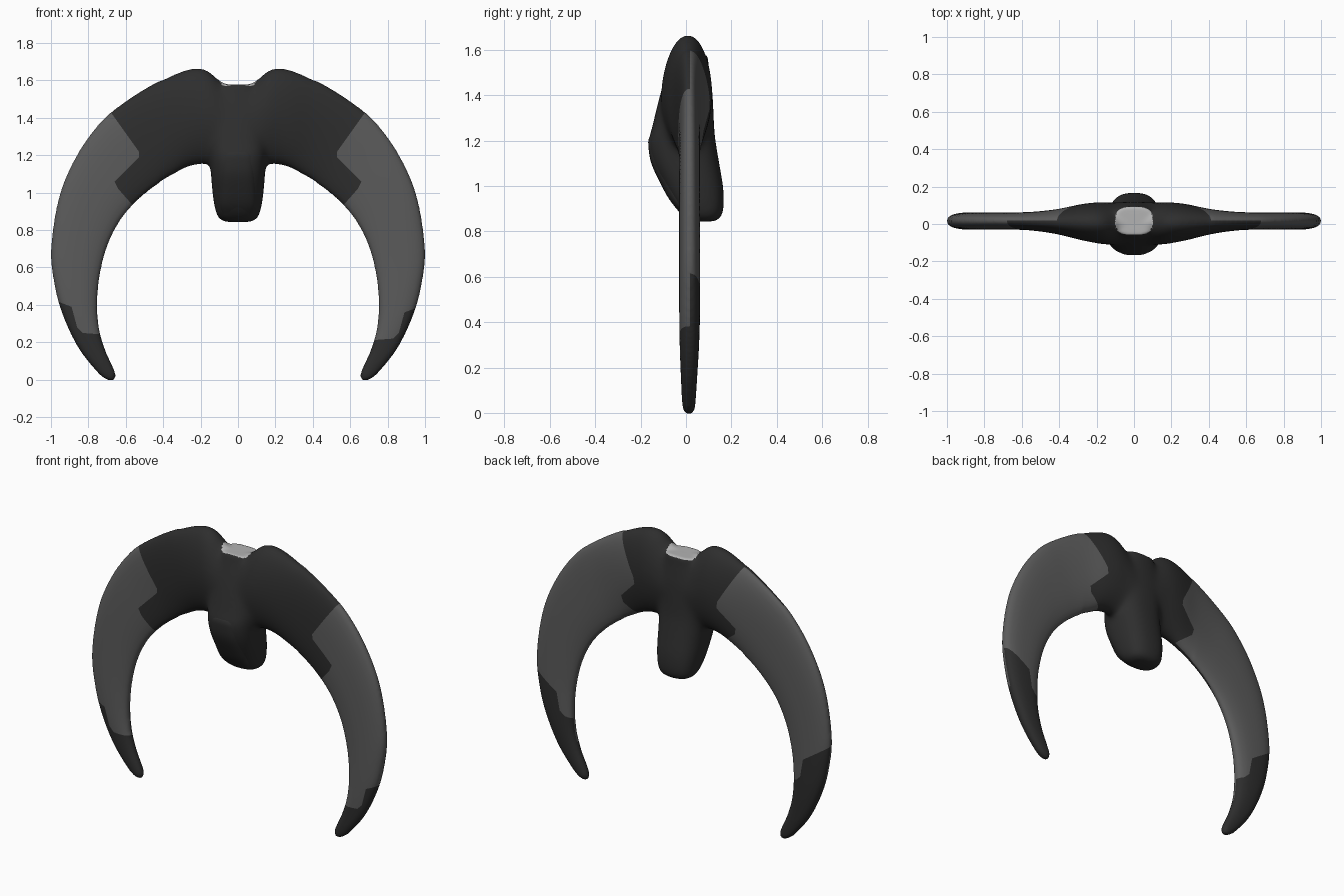
import bpy, bmesh, math
from mathutils import Vector

if "Cube" in bpy.data.objects:
    bpy.data.objects.remove(bpy.data.objects["Cube"])


def material(name, value):
    m = bpy.data.materials.new(name)
    m.diffuse_color = (value, value, value, 1)
    m.use_nodes = True
    m.node_tree.nodes["Principled BSDF"].inputs["Base Color"].default_value = m.diffuse_color
    return m


CHARCOAL = material("charcoal", 0.027)
GREY = material("mid_grey", 0.105)
LIGHT = material("light_grey", 0.45)


def smooth_path(keys, steps):
    """Catmull-Rom interpolation of rows of numbers."""
    out = []
    for i in range(len(keys) - 1):
        a, b = keys[max(i - 1, 0)], keys[i]
        c, d = keys[i + 1], keys[min(i + 2, len(keys) - 1)]
        for s in range(steps):
            t = s / steps
            out.append([0.5 * (2 * q + (r - p) * t + (2 * p - 5 * q + 4 * r - w) * t * t
                               + (3 * q - p - 3 * r + w) * t ** 3)
                        for p, q, r, w in zip(a, b, c, d)])
    return out + [list(keys[-1])]


def loft(bm, stations, power, n=40):
    """Skin rounded sections; each row is x, z of one edge, x, z of the other, y min, y max."""
    rings = []
    for ax, az, bx, bz, y0, y1 in stations:
        ring = []
        e = 2 / power(ax)
        for k in range(n):
            t = 2 * math.pi * k / n
            c, s = [math.copysign(abs(v) ** e, v) for v in (math.cos(t), math.sin(t))]
            ring.append(bm.verts.new(((ax + bx) / 2 + (ax - bx) / 2 * c,
                                      (y0 + y1) / 2 + (y1 - y0) / 2 * s,
                                      (az + bz) / 2 + (az - bz) / 2 * c)))
        rings.append(ring)
    faces = [bm.faces.new(rings[0]), bm.faces.new(rings[-1][::-1])]
    for r, q in zip(rings, rings[1:]):
        for k in range(n):
            faces.append(bm.faces.new((r[k], q[k], q[(k + 1) % n], r[(k + 1) % n])))
    bmesh.ops.recalc_face_normals(bm, faces=faces)


def make_object(name, bm, mats):
    me = bpy.data.meshes.new(name)
    bm.to_mesh(me)
    bm.free()
    ob = bpy.data.objects.new(name, me)
    bpy.context.collection.objects.link(ob)
    for m in mats:
        me.materials.append(m)
    return ob


# Crescent: outer edge, inner edge and depth from the centre to one tip
half = [
    (0.00, 1.578, 0.00, 1.15, -.105, .115), (0.08, 1.588, 0.09, 1.15, -.11, .115),
    (0.15, 1.648, 0.16, 1.15, -.11, .115), (0.21, 1.669, 0.22, 1.148, -.10, .115),
    (0.30, 1.652, 0.28, 1.13, -.085, .105), (0.45, 1.583, 0.36, 1.085, -.055, .08),
    (0.60, 1.49, 0.45, 1.03, -.036, .066), (0.73, 1.383, 0.54, 0.955, -.03, .062),
    (0.857, 1.21, 0.63, 0.85, -.03, .062), (0.955, 0.985, 0.70, 0.71, -.03, .062),
    (1.00, 0.70, 0.74, 0.55, -.03, .062), (0.98, 0.50, 0.752, 0.40, -.03, .062),
    (0.935, 0.34, 0.742, 0.27, -.028, .058), (0.855, 0.172, 0.71, 0.16, -.023, .05),
    (0.755, 0.043, 0.672, 0.075, -.018, .043), (0.708, 0.004, 0.655, 0.03, -.013, .038),
    (0.68, -.007, 0.658, 0.0, 0.0, .025)]
mirrored = [(-a, b, -c, d, e, f) for a, b, c, d, e, f in half[:0:-1]]

# Central body and prong: z, half width, front y, back y
core = [
    (1.578, .105, -.06, .094), (1.50, .13, -.085, .105), (1.40, .15, -.115, .118),
    (1.25, .155, -.152, .125), (1.19, .15, -.167, .132), (1.10, .145, -.152, .147),
    (1.00, .137, -.105, .164), (0.92, .125, -.06, .168), (0.87, .11, -.015, .16),
    (0.848, .085, .02, .14), (0.842, .05, .045, .11)]

bm = bmesh.new()
loft(bm, smooth_path(mirrored + half, 5), lambda x: 1.75 + .65 * min(1, abs(x) / .7))
loft(bm, smooth_path([(-w, z, w, z, f, b) for z, w, f, b in core], 4), lambda x: 2.6)
body = make_object("crescent_body", bm, [])

# Fuse the two volumes
mod = body.modifiers.new("fuse", 'REMESH')
mod.mode = 'VOXEL'
mod.voxel_size = 0.0095
fused = bpy.data.meshes.new_from_object(
    body.evaluated_get(bpy.context.evaluated_depsgraph_get()))
body.modifiers.clear()
body.data = fused
fused.materials.clear()
for m in (CHARCOAL, GREY, LIGHT):
    fused.materials.append(m)

bm = bmesh.new()
bm.from_mesh(fused)
# Blend the joint around the centre, and lightly relax everything
blend = [v for v in bm.verts if abs(v.co.x) < 0.42 and not (abs(v.co.x) < .1 and v.co.z > 1.55)]
for verts, repeats in ((blend, 24), (bm.verts[:], 4)):
    for _ in range(repeats):
        bmesh.ops.smooth_vert(bm, verts=verts, factor=0.5,
                              use_axis_x=True, use_axis_y=True, use_axis_z=True)

# Colour borders (x, z); they differ on the front and the back half
SPLIT = 0.018
CENTRE = {"front": [(.70, 1.458), (.53, 1.22), (.53, 1.19), (.66, 1.06), (.64, 1.02), (.53, .895)],
          "back": [(.42, 1.61), (.285, 1.38), (.28, 1.34), (.39, 1.23), (.38, 1.19), (.27, 1.11)]}
TIP = {"front": [(.70, .21), (.83, .22), (.86, .25), (.89, .36), (.97, .39)],
       "back": [(.70, .34), (.79, .37), (.82, .40), (.84, .51), (.99, .61)]}


def lift(x):
    return 0.03 if x < 0 else 0.0


def cut(faces, co, no):
    geom = set(faces)
    for f in faces:
        geom.update(f.edges)
        geom.update(f.verts)
    bmesh.ops.bisect_plane(bm, geom=list(geom), dist=1e-5, plane_co=co, plane_no=no)


cut([f for f in bm.faces if abs(f.calc_center_median().x) > .2], (0, SPLIT, 0), (0, 1, 0))
for side in (-1, 1):
    for layer in ("front", "back"):
        for line, up in ((CENTRE[layer], 0), (TIP[layer], lift(side))):
            for p, q in zip(line, line[1:]):
                xs, zs = sorted((p[0], q[0])), sorted((p[1] + up, q[1] + up))
                near = []
                for f in bm.faces:
                    c = f.calc_center_median()
                    if ((c.y < SPLIT) == (layer == "front")
                            and xs[0] - .015 < c.x * side < xs[1] + .015
                            and zs[0] - .015 < c.z < zs[1] + .015):
                        near.append(f)
                if near:
                    cut(near, (p[0] * side, 0, p[1] + up),
                        Vector((q[1] - p[1], 0, -(q[0] - p[0]) * side)).normalized())


def along(points, v):
    """Piecewise linear lookup, extended past both ends."""
    pts = sorted(points)
    i = 0
    while i < len(pts) - 2 and v > pts[i + 1][0]:
        i += 1
    (a, fa), (b, fb) = pts[i], pts[i + 1]
    return fa + (fb - fa) * (v - a) / (b - a)


# Charcoal centre and tips, grey blades, light patch in the top notch
bm.normal_update()
for f in bm.faces:
    f.smooth = True
    c = f.calc_center_median()
    layer = "front" if c.y < SPLIT else "back"
    x = abs(c.x)
    in_centre = x < .2 or (c.z > .75 and x < along([(z, a) for a, z in CENTRE[layer]], c.z))
    in_tip = x > .5 and c.z < along(TIP[layer], x) + lift(c.x)
    f.material_index = 0 if in_centre or in_tip else 1
    if c.z > 1.5 and f.normal.z > .2 and (x / .1) ** 3 + abs((c.y - .017) / .074) ** 3 < 1:
        f.material_index = 2
bm.to_mesh(fused)
bm.free()

# Slightly raised pad on the front of the prong
pad = [(1.222, .07, -.156), (1.212, .092, -.163), (1.18, .103, -.166), (1.10, .105, -.153),
       (1.00, .104, -.107), (0.93, .10, -.066), (0.88, .085, -.02)]
bm = bmesh.new()
loft(bm, smooth_path([(-w, z, w, z, y, .06) for z, w, y in pad], 4), lambda x: 3.2)
for f in bm.faces:
    f.smooth = len(f.verts) == 4
make_object("front_pad", bm, [CHARCOAL])
